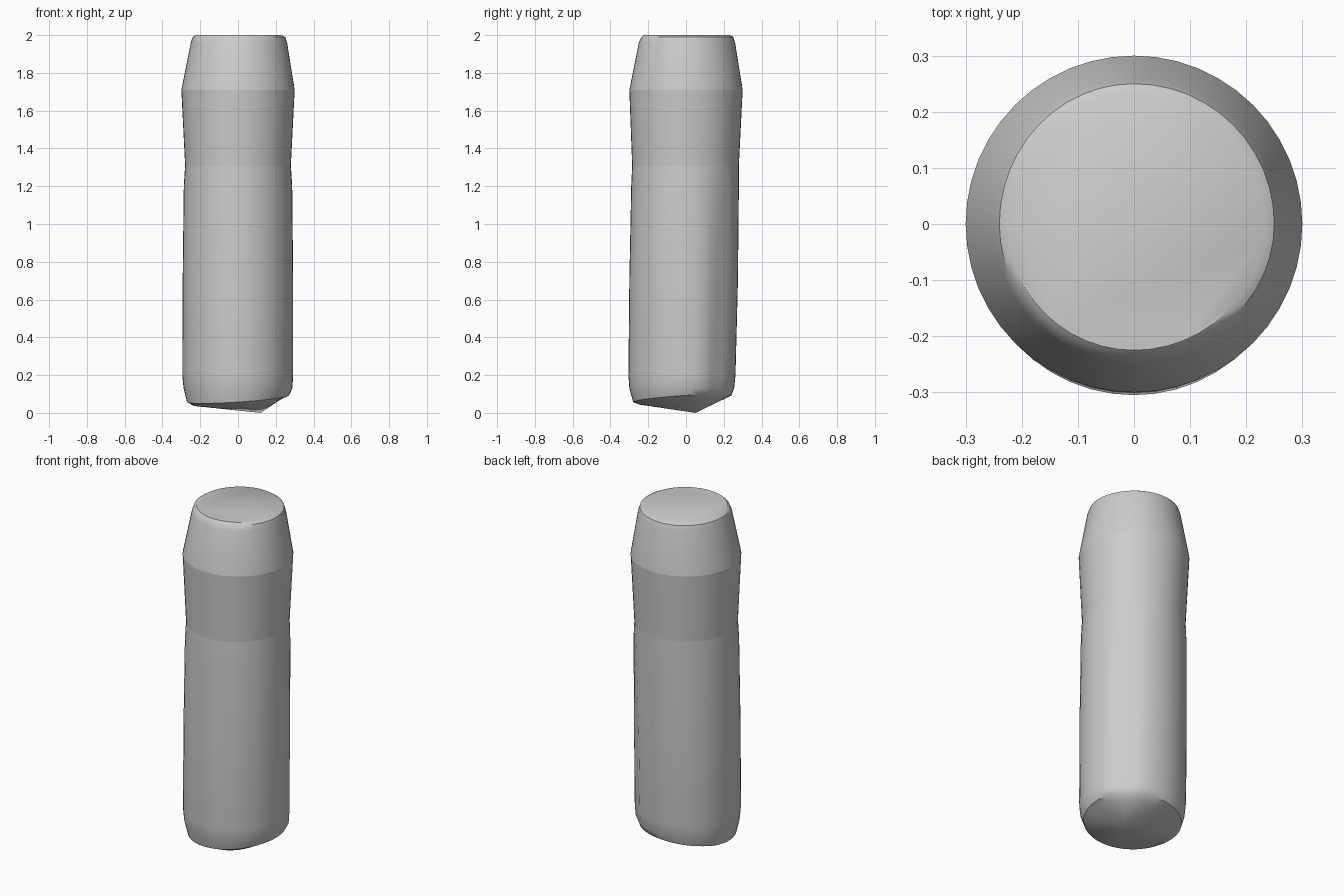
import bpy
import bmesh
from math import cos, sin, pi, radians

cube = bpy.data.objects.get("Cube")
if cube:
    bpy.data.objects.remove(cube)

SEGMENTS = 48

# Cross-sections from top to bottom: height, x limits, y limits, flat cut distance
SECTIONS = [
    (2.00, -0.225, 0.23, -0.225, 0.235, 1),
    (1.99, -0.24, 0.25, -0.235, 0.25, 1),
    (1.96, -0.25, 0.26, -0.25, 0.26, 1),
    (1.71, -0.30, 0.30, -0.30, 0.30, 1),
    (1.31, -0.28, 0.28, -0.285, 0.28, 1),
    (1.20, -0.287, 0.287, -0.29, 0.28, 0.28),
    (0.70, -0.293, 0.292, -0.30, 0.275, 0.272),
    (0.20, -0.295, 0.292, -0.305, 0.262, 0.265),
    (0.13, -0.288, 0.288, -0.30, 0.255, 0.262),
]
SHARP_RINGS = (3, 4)


def section_point(angle, limits, cut):
    """Point on a round section, flattened on its back left side."""
    x0, x1, y0, y1 = limits
    x = cos(angle) * (x1 if cos(angle) > 0 else -x0)
    y = sin(angle) * (y1 if sin(angle) > 0 else -y0)
    reach = x * cos(pi / 4) + y * sin(pi / 4)
    scale = min(1, cut / reach) if reach > 0 else 1
    return x * scale, y * scale


def add_ring(bm, height, limits, cut):
    ring = []
    for i in range(SEGMENTS):
        angle = 2 * pi * i / SEGMENTS
        x, y = section_point(angle, limits, cut)
        z = height(angle) if callable(height) else height
        ring.append(bm.verts.new((x, y, z)))
    return ring


def rounded_rim(angle):
    return 0.075 + 0.025 * cos(angle - pi / 4)


def lower_rim(angle):
    return 0.058 + 0.02 * cos(angle - pi / 4) + 0.006 * cos(3 * angle)


bm = bmesh.new()
rings = [add_ring(bm, s[0], s[1:5], s[5]) for s in SECTIONS]

# Rounded, uneven lower edge
rings.append(add_ring(bm, rounded_rim, (-0.27, 0.27, -0.28, 0.24), 0.25))
rings.append(add_ring(bm, lower_rim, (-0.235, 0.235, -0.245, 0.20), 0.22))

# Side walls
for upper, lower in zip(rings, rings[1:]):
    for i in range(SEGMENTS):
        j = (i + 1) % SEGMENTS
        bm.faces.new((upper[i], lower[i], lower[j], upper[j]))

# Flat top and off-centre pointed base
bm.faces.new(rings[0])
apex = bm.verts.new((0.12, 0.05, 0))
for i in range(SEGMENTS):
    bm.faces.new((rings[-1][(i + 1) % SEGMENTS], rings[-1][i], apex))

# Crisp lines around the collar
for index in SHARP_RINGS:
    ring = rings[index]
    for i in range(SEGMENTS):
        bm.edges.get((ring[i], ring[(i + 1) % SEGMENTS])).smooth = False

bmesh.ops.recalc_face_normals(bm, faces=bm.faces)
mesh = bpy.data.meshes.new("handle_body")
bm.to_mesh(mesh)
bm.free()
body = bpy.data.objects.new("handle_body", mesh)
bpy.context.collection.objects.link(body)

bpy.ops.object.select_all(action="DESELECT")
body.select_set(True)
bpy.context.view_layer.objects.active = body
bpy.ops.object.shade_smooth_by_angle(angle=radians(35), keep_sharp_edges=True)
